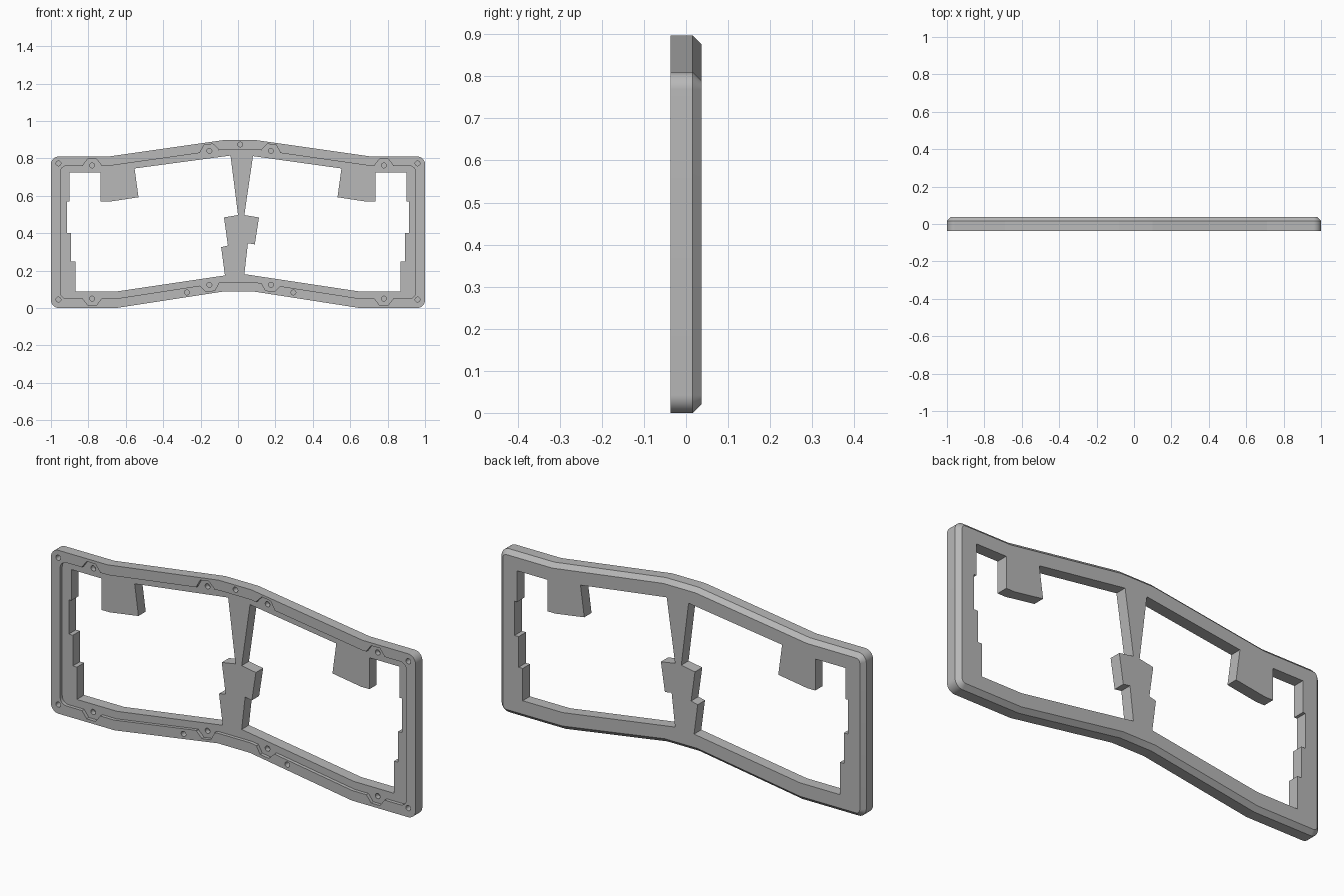
import bpy
import bmesh
import math
from mathutils import Vector, Matrix

cube = bpy.data.objects.get("Cube")
if cube:
    bpy.data.objects.remove(cube, do_unlink=True)

FRONT, BACK = -0.037, 0.037
CHAMFER = 0.021
LEDGE = FRONT + 0.017
HOLE_END = 0.005
ARC_STEPS = 12


def fillet(points, radius):
    """Round the strong corners of a polygon, leaving gentle bends alone."""
    result = []
    for i, p in enumerate(points):
        a = (points[i - 1] - p).normalized()
        b = (points[(i + 1) % len(points)] - p).normalized()
        inner = a.angle(b)
        if inner > math.radians(150):
            result.append(p)
            continue
        centre = p + (a + b).normalized() * radius / math.sin(inner / 2)
        tangent = radius / math.tan(inner / 2)
        start, end = p + a * tangent - centre, p + b * tangent - centre
        sweep = start.angle_signed(end)
        for k in range(ARC_STEPS + 1):
            turn = Matrix.Rotation(-sweep * k / ARC_STEPS, 2)
            result.append(centre + turn @ start)
    return result


def inset(points, distance):
    """Move every side of a counter-clockwise polygon inwards."""
    result = []
    for i, p in enumerate(points):
        d1 = (p - points[i - 1]).normalized()
        d2 = (points[(i + 1) % len(points)] - p).normalized()
        n1, n2 = Vector((-d1.y, d1.x)), Vector((-d2.y, d2.x))
        result.append(p + (n1 + n2) * distance / (1 + n1.dot(n2)))
    return result


def add_loft(bm, levels):
    """Closed solid through (y, outline) levels with equal point counts."""
    loops = [[bm.verts.new((p.x, y, p.y)) for p in outline] for y, outline in levels]
    count = len(loops[0])
    for lower, upper in zip(loops, loops[1:]):
        for i in range(count):
            j = (i + 1) % count
            bm.faces.new((lower[i], lower[j], upper[j], upper[i]))
    bm.faces.new(loops[0])
    bm.faces.new(loops[-1])


def make_object(name, solids):
    bm = bmesh.new()
    for levels in solids:
        add_loft(bm, levels)
    bmesh.ops.recalc_face_normals(bm, faces=bm.faces)
    mesh = bpy.data.meshes.new(name)
    bm.to_mesh(mesh)
    bm.free()
    obj = bpy.data.objects.new(name, mesh)
    bpy.context.collection.objects.link(obj)
    return obj


def prism(outline, y0, y1):
    return [(y0, outline), (y1, outline)]


def circle(x, z, radius, sides=24):
    return [Vector((x + radius * math.cos(math.tau * i / sides),
                    z + radius * math.sin(math.tau * i / sides))) for i in range(sides)]


def vectors(pairs):
    return [Vector(p) for p in pairs]


# Outer body with rounded corners and a chamfered back edge
outline = vectors([
    (-1, 0), (-0.65, 0), (-0.085, 0.087), (0.09, 0.087), (0.65, 0), (1, 0),
    (1, 0.81), (0.71, 0.81), (0.1, 0.897), (-0.08, 0.897), (-0.69, 0.81), (-1, 0.81)])
rim = fillet(outline, 0.042)
back_rim = fillet(inset(outline, CHAMFER), 0.042 - CHAMFER)
frame = make_object("case_frame", [[(FRONT, rim), (BACK - CHAMFER, rim), (BACK, back_rim)]])

# Two stepped openings: shared outer side, separate centre bridge edges
outer_side = [
    (0.65, 0.088), (0.87, 0.088), (0.87, 0.248), (0.892, 0.248), (0.892, 0.4),
    (0.914, 0.4), (0.914, 0.57), (0.9, 0.57), (0.9, 0.724), (0.735, 0.724),
    (0.735, 0.568), (0.69, 0.568), (0.532, 0.592), (0.553, 0.746)]
left_bridge = [
    (0.08, 0.812), (0.034, 0.497), (0.112, 0.484), (0.09, 0.34), (0.053, 0.346), (0.034, 0.181)]
right_bridge = [
    (-0.04, 0.815), (0.0, 0.497), (-0.075, 0.484), (-0.054, 0.334), (-0.09, 0.325), (-0.07, 0.174)]
left_opening = vectors(outer_side + left_bridge)
right_opening = vectors([(-x, z) for x, z in outer_side] + right_bridge)
openings = make_object("opening_cutter", [
    prism(o, FRONT - 0.05, BACK + 0.05) for o in (left_opening, right_opening)])

# Front recess that carries the plate
recess = make_object("recess_cutter", [
    prism(fillet(inset(outline, 0.05), 0.035), FRONT - 0.05, LEDGE)])

# Ears of the recess around the plate screws: x, z, slope, outward direction
BEND = 0.142
plate_screws = [
    (-0.78, 0.762, 0, 1), (-0.153, 0.84, BEND, 1), (0.176, 0.84, -BEND, 1), (0.78, 0.762, 0, 1),
    (-0.78, 0.05, 0, -1), (-0.153, 0.124, BEND, -1), (0.176, 0.124, -BEND, -1), (0.78, 0.05, 0, -1)]
ear_profile = vectors([
    (-0.05, -0.02), (0.05, -0.02), (0.05, 0), (0.024, 0.034), (-0.024, 0.034), (-0.05, 0)])


def ear(x, z, slope, side):
    top = ear_profile[:3] + fillet(ear_profile[2:], 0.001)[ARC_STEPS + 1:-ARC_STEPS - 1] + ear_profile[5:]
    turn = Matrix.Rotation(math.atan(slope), 2)
    # Rotate onto the sloping rim and flip for the lower edge
    c, s = math.cos(math.atan(slope)), math.sin(math.atan(slope))
    return [Vector((x + c * p.x - s * p.y * side, z + s * p.x + c * p.y * side)) for p in ear_profile]


ears = make_object("ear_cutter", [prism(ear(*e), FRONT - 0.04, LEDGE) for e in plate_screws])

# Blind screw holes in the rim and on the ledge
cover_screws = [(-0.96, 0.773), (0.96, 0.773), (-0.96, 0.045), (0.96, 0.045),
                (0.012, 0.874), (-0.273, 0.083), (0.296, 0.083)]
holes = make_object("hole_cutter", [
    prism(circle(x, z, 0.013), FRONT - 0.03, HOLE_END)
    for x, z in cover_screws + [e[:2] for e in plate_screws]])

# Cut everything out of the body
bpy.context.view_layer.objects.active = frame
for cutter in (openings, recess, ears, holes):
    cutter.hide_render = True
    modifier = frame.modifiers.new(cutter.name, 'BOOLEAN')
    modifier.operation = 'DIFFERENCE'
    modifier.solver = 'EXACT'
    modifier.object = cutter
    bpy.ops.object.modifier_apply(modifier=modifier.name)
    bpy.data.objects.remove(cutter, do_unlink=True)

# Single grey plastic
grey = bpy.data.materials.new("grey_plastic")
grey.use_nodes = True
colour = (0.48, 0.48, 0.48, 1)
grey.diffuse_color = colour
grey.node_tree.nodes["Principled BSDF"].inputs["Base Color"].default_value = colour
frame.data.materials.clear()
frame.data.materials.append(grey)

bpy.ops.object.select_all(action='DESELECT')
frame.select_set(True)
bpy.context.view_layer.objects.active = frame
bpy.ops.object.shade_smooth_by_angle(angle=math.radians(7.8))
